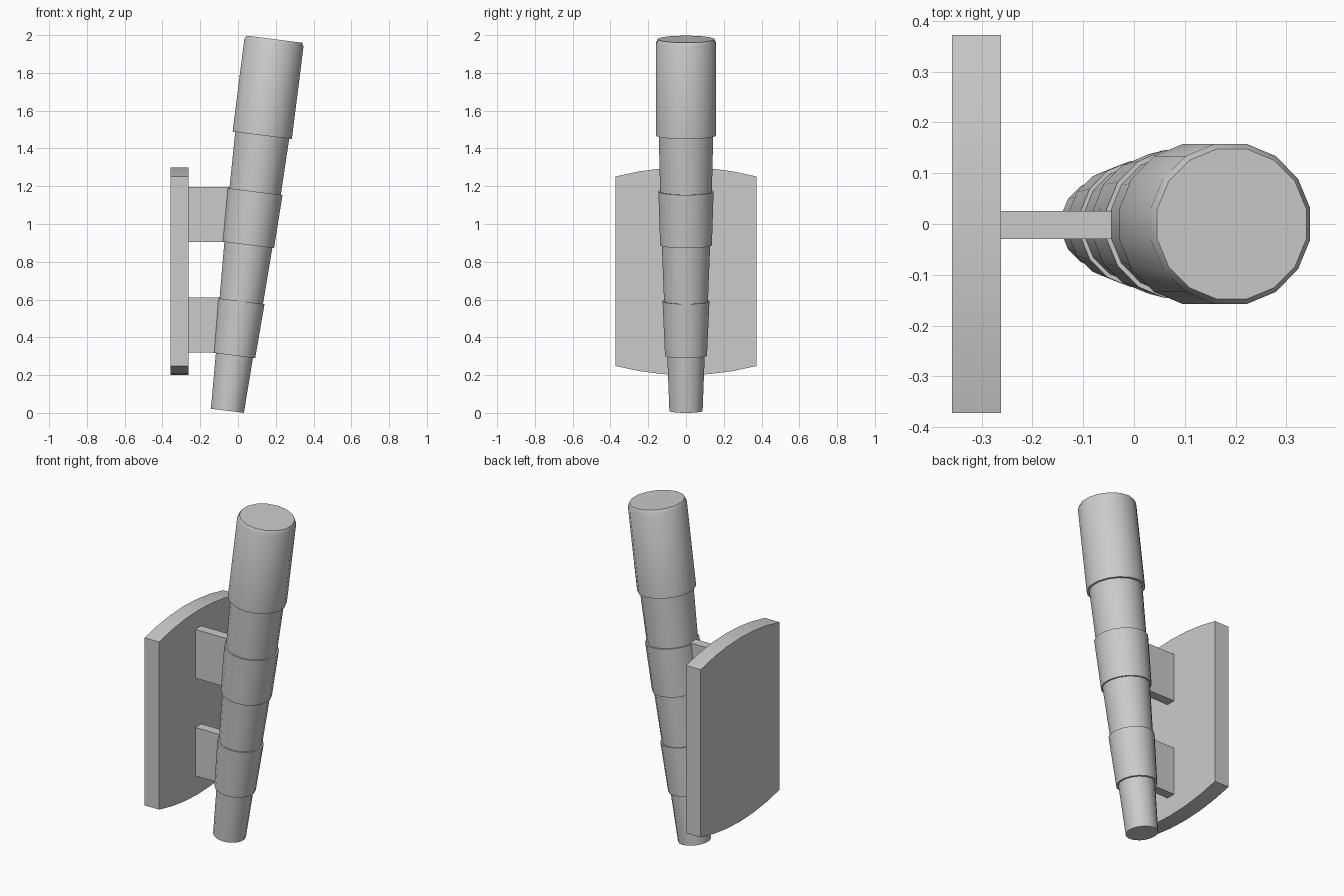
import bpy, bmesh, math
from mathutils import Matrix

cube = bpy.data.objects.get("Cube")
if cube:
    bpy.data.objects.remove(cube, do_unlink=True)

grey = bpy.data.materials.new("plain grey")
grey.use_nodes = True
colour = (0.6, 0.6, 0.6, 1)
grey.diffuse_color = colour
grey.node_tree.nodes["Principled BSDF"].inputs["Base Color"].default_value = colour


def finish(name, bm, smooth=False):
    bmesh.ops.recalc_face_normals(bm, faces=bm.faces)
    mesh = bpy.data.meshes.new(name)
    bm.to_mesh(mesh)
    bm.free()
    mesh.materials.append(grey)
    obj = bpy.data.objects.new(name, mesh)
    bpy.context.collection.objects.link(obj)
    if smooth:
        bpy.ops.object.select_all(action='DESELECT')
        obj.select_set(True)
        bpy.context.view_layer.objects.active = obj
        bpy.ops.object.shade_smooth_by_angle(angle=math.radians(30))
    return obj


# Tilted stepped pole: (half-width, distance along the axis)
SIDES = 16
TILT = math.radians(7.2)
profile = [(0.088, 0), (0.099, 0.295), (0.111, 0.295), (0.124, 0.585),
           (0.116, 0.585), (0.128, 0.885), (0.137, 0.885), (0.146, 1.17),
           (0.137, 1.17), (0.144, 1.47), (0.158, 1.47), (0.158, 1.963),
           (0.148, 1.983)]
bm = bmesh.new()
rings = []
for half_width, s in profile:
    r = half_width / math.cos(math.pi / SIDES)
    angles = [2 * math.pi * (i + 0.5) / SIDES for i in range(SIDES)]
    rings.append([bm.verts.new((r * math.cos(a), r * math.sin(a), s)) for a in angles])
for low, high in zip(rings, rings[1:]):
    for i in range(SIDES):
        j = (i + 1) % SIDES
        bm.faces.new((low[i], low[j], high[j], high[i]))
bm.faces.new(rings[0][::-1])
bm.faces.new(rings[-1])
bm.transform(Matrix.Translation((-0.056, 0, 0.011)) @ Matrix.Rotation(TILT, 4, 'Y'))
finish("stepped_pole", bm, smooth=True)

# Wall plate with gently arched top and bottom edges
STEPS = 6
HALF = 0.372
ys = [HALF * (2 * i / STEPS - 1) for i in range(STEPS + 1)]
arch = [(y, 0.502 + 0.048 * (1 - (y / HALF) ** 2)) for y in ys]
outline = [(y, 0.75 + h) for y, h in arch] + [(y, 0.75 - h) for y, h in reversed(arch)]
bm = bmesh.new()
face = bm.faces.new([bm.verts.new((-0.358, y, z)) for y, z in outline])
side = bmesh.ops.extrude_face_region(bm, geom=[face])
bmesh.ops.translate(bm, vec=(0.096, 0, 0),
                    verts=[v for v in side["geom"] if isinstance(v, bmesh.types.BMVert)])
finish("wall_plate", bm, smooth=True)

# Two brackets joining the plate to the pole collars
for name, z0, z1, x1 in (("lower_bracket", 0.32, 0.61, -0.04),
                         ("upper_bracket", 0.905, 1.197, 0.03)):
    x0 = -0.27
    bm = bmesh.new()
    bmesh.ops.create_cube(bm, size=1)
    bmesh.ops.scale(bm, vec=(x1 - x0, 0.056, z1 - z0), verts=bm.verts)
    bmesh.ops.translate(bm, vec=((x0 + x1) / 2, -0.002, (z0 + z1) / 2), verts=bm.verts)
    finish(name, bm)
